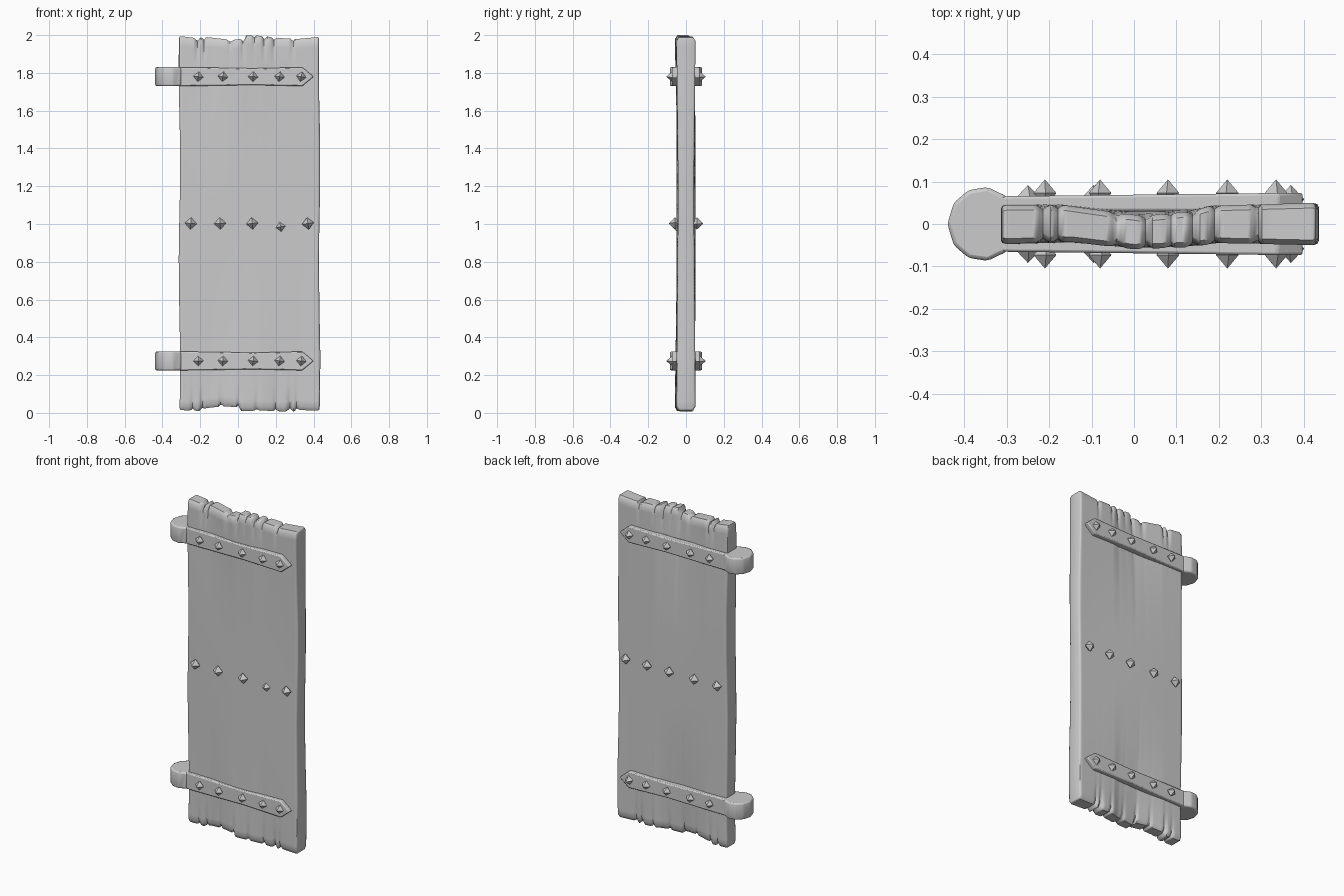
import bpy, bmesh, math, random

random.seed(4)
cube = bpy.data.objects.get("Cube")
if cube:
    bpy.data.objects.remove(cube, do_unlink=True)

grey = bpy.data.materials.new("plain grey")
grey.use_nodes = True
COLOUR = (0.6, 0.6, 0.6, 1)
grey.diffuse_color = COLOUR
grey.node_tree.nodes["Principled BSDF"].inputs["Base Color"].default_value = COLOUR


def finish(name, bm, angle, bevel=0):
    bmesh.ops.recalc_face_normals(bm, faces=bm.faces)
    mesh = bpy.data.meshes.new(name)
    bm.to_mesh(mesh)
    bm.free()
    mesh.materials.append(grey)
    obj = bpy.data.objects.new(name, mesh)
    bpy.context.collection.objects.link(obj)
    if bevel:
        mod = obj.modifiers.new("soft edge", "BEVEL")
        mod.width, mod.segments, mod.limit_method = bevel, 2, "ANGLE"
    bpy.ops.object.select_all(action="DESELECT")
    obj.select_set(True)
    bpy.context.view_layer.objects.active = obj
    bpy.ops.object.shade_smooth_by_angle(angle=math.radians(angle))
    return obj


def lerp(points, x):
    """Height of a polyline at x."""
    for (a, p), (b, q) in zip(points, points[1:]):
        if x <= b:
            return p + (q - p) * max(0, x - a) / (b - a)
    return points[-1][1]


def notch(cuts, x):
    """Depth, from zero to one, of the nearest split in the wood."""
    return max(max(0, 1 - abs(x - c) / w) * d for c, w, d in cuts)


# Worn wooden panel, lofted across its width
LEFT, RIGHT = -0.31, 0.432
TOP = [(-.31, 1.995), (-.23, 1.985), (-.17, 1.99), (-.04, 1.975), (.03, 1.98),
       (.04, 2), (.14, 1.995), (.2, 1.985), (.32, 1.98), (.43, 1.99)]
BOTTOM = [(-.31, .015), (-.19, .01), (-.17, .025), (-.08, .035), (0, .03),
          (.01, .01), (.14, .012), (.3, .005), (.32, .015), (.43, .012)]
TOP_CUTS = [(-.215, .015, 1), (-.18, .012, .8), (-.04, .02, .6), (.03, .014, 1),
            (.085, .01, .6), (.14, .014, 1), (.19, .012, .7), (.29, .012, .9)]
BOTTOM_CUTS = [(-.24, .012, .6), (-.19, .014, 1), (-.09, .012, .7), (.005, .012, 1),
               (.1, .015, .6), (.2, .012, .7), (.275, .02, 1), (.31, .014, .8)]
BACK = [(-.31, .045), (-.17, .045), (.02, .018), (.14, .03), (.18, .043), (.43, .05)]
FRONT = [(-.31, .047), (-.15, .042), (0, .06), (.13, .055), (.2, .045), (.43, .05)]
FADE = 0.13
LEVELS = [0, .006, .02, .05, .09, .13, .3, .55, .8]


def column(x, inset, shift):
    """Ring of points around the panel at one x."""
    top = lerp(TOP, x) - 0.018 * notch(TOP_CUTS, x)
    low = lerp(BOTTOM, x) + 0.018 * notch(BOTTOM_CUTS, x)
    ends = [(low + d, d, BOTTOM_CUTS) for d in LEVELS]
    ends += [(1, 1, TOP_CUTS)] + [(top - d, d, TOP_CUTS) for d in reversed(LEVELS)]
    sides = []
    for profile, sign in ((FRONT, -1), (BACK, 1)):
        side = []
        for z, d, cuts in ends:
            near = max(0, 1 - d / FADE)
            flat = 0.047 + 0.004 * math.sin(2.2 * z + 5 * x)
            y = flat + (lerp(profile, x) - flat) * max(0, 1 - d / 0.6)
            y -= 0.014 * near * notch(cuts, x) + inset
            y -= 0.012 * max(0, 1 - d / 0.02)
            wave = 0.004 * math.sin(6 * z) * shift
            zz = z + math.copysign(inset, 1 - z) * (d < 0.02)
            side.append((x + wave, sign * y, zz))
        sides.append(side)
    return sides[0] + sides[1][::-1]


bm = bmesh.new()
COUNT = 84
stations = [(LEFT, .01, 1), (LEFT + .003, .003, 1)]
stations += [(LEFT + .01 + (RIGHT - LEFT - .02) * i / COUNT, 0, 0) for i in range(COUNT + 1)]
stations += [(RIGHT - .003, .003, 1), (RIGHT, .01, 1)]
rings = [[bm.verts.new(p) for p in column(*s)] for s in stations]
size = len(rings[0])
for a, b in zip(rings, rings[1:]):
    for i in range(size):
        j = (i + 1) % size
        bm.faces.new((a[i], a[j], b[j], b[i]))
for ring in (rings[0], rings[-1]):
    for i in range(size // 2 - 1):
        bm.faces.new((ring[i], ring[i + 1], ring[size - 2 - i], ring[size - 1 - i]))
finish("wooden_panel", bm, 50)


def prism(name, outline, offset, bevel):
    """Extrude a closed outline by an offset vector."""
    bm = bmesh.new()
    face = bm.faces.new([bm.verts.new(p) for p in outline])
    new = bmesh.ops.extrude_face_region(bm, geom=[face])["geom"]
    bmesh.ops.translate(bm, vec=offset, verts=[v for v in new if isinstance(v, bmesh.types.BMVert)])
    return finish(name, bm, 40, bevel)


def rivet(name, x, y, z, radius, depth):
    """Four-sided pointed stud."""
    bm = bmesh.new()
    turn = random.uniform(-0.2, 0.2)
    rim = [bm.verts.new((x + radius * math.cos(turn + k * math.pi / 2), y,
                         z + radius * math.sin(turn + k * math.pi / 2))) for k in range(4)]
    for tip in (y - depth, y + depth):
        point = bm.verts.new((x, tip, z))
        for k in range(4):
            bm.faces.new((rim[k], rim[k - 1], point))
    finish(name, bm, 20)


# Iron straps with a rounded hinge knuckle and pointed tip
STRAP_RIVETS = (-.21, -.08, .08, .22, .335)
HALF = 0.05
KNUCKLE = [(-.30, .067), (-.315, .072), (-.345, .087), (-.39, .08), (-.425, .05), (-.44, 0)]
for level, mid in (("upper", 1.78), ("lower", .275)):
    for side, sign in (("front", -1), ("back", 1)):
        edge = [(-.33, HALF), (-.15, HALF - .002), (.08, HALF - .006), (.34, HALF)]
        outline = [(x, sign * .03, mid + h) for x, h in edge] + [(.4, sign * .03, mid)]
        outline += [(x, sign * .03, mid - h) for x, h in reversed(edge)]
        strap = prism(f"{level}_{side}_strap", outline, (0, sign * .035, 0), .006)
        for v in strap.data.vertices:
            if abs(v.co.y) > .05:
                v.co.y += sign * (.004 + .012 * v.co.x)
        for n, x in enumerate(STRAP_RIVETS):
            rivet(f"{level}_{side}_rivet_{n + 1}", x, sign * .073, mid, .027, .032)
    half = [(x, y, mid - HALF) for x, y in KNUCKLE]
    half += [(x, -y, z) for x, y, z in reversed(half[:-1])]
    prism(f"{level}_hinge_knuckle", half, (0, 0, 2 * HALF), .009)

# Studs across the middle of the panel
for side, sign in (("front", -1), ("back", 1)):
    for n, x in enumerate((-.25, -.095, .075, .225, .37)):
        sunk = side == "front" and n == 3
        rivet(f"middle_{side}_rivet_{n + 1}", x, sign * (.04 if sunk else .058),
              .985 if sunk else 1.003, .032, .034)
